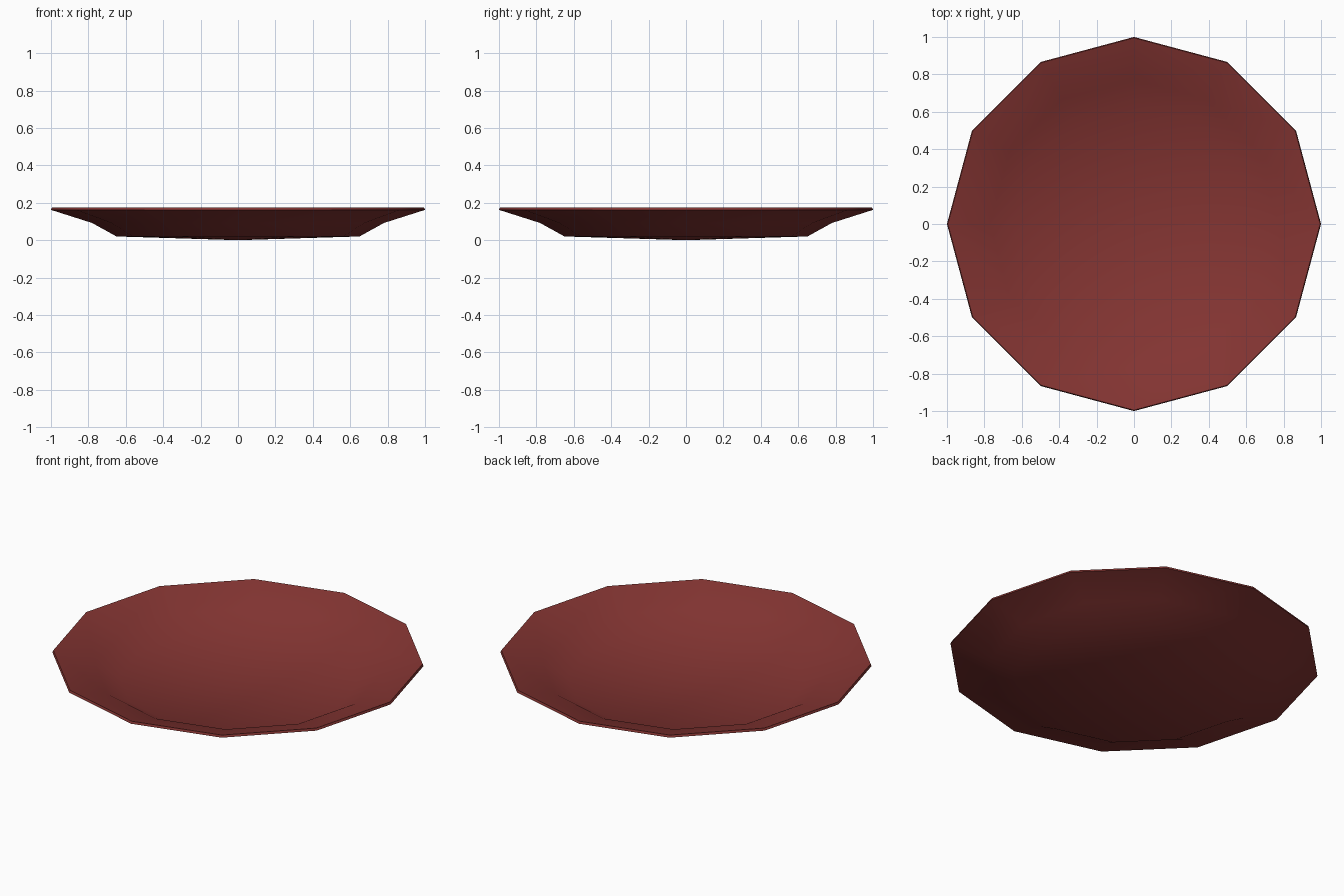
import bpy, bmesh, math

if "Cube" in bpy.data.objects:
    bpy.data.objects.remove(bpy.data.objects["Cube"])

SIDES = 12

# closed shell profile (radius, height): underside outwards, over the rim, back in
profile = [(0, 0), (0.65, 0.02), (0.78, 0.092), (1.0, 0.162),
           (0.995, 0.175), (0.77, 0.105), (0.643, 0.035), (0, 0.015)]

# plate: lathe the profile into a 12-sided dish
bm = bmesh.new()
rings = []
for r, z in profile:
    if r == 0:
        rings.append([bm.verts.new((0, 0, z))] * SIDES)
    else:
        rings.append([bm.verts.new((r * math.cos(2 * math.pi * i / SIDES),
                                    r * math.sin(2 * math.pi * i / SIDES), z))
                      for i in range(SIDES)])
for a, b in zip(rings, rings[1:]):
    for i in range(SIDES):
        j = (i + 1) % SIDES
        corners = list(dict.fromkeys((a[i], a[j], b[j], b[i])))
        bm.faces.new(corners)
bmesh.ops.recalc_face_normals(bm, faces=bm.faces[:])
mesh = bpy.data.meshes.new("plate")
bm.to_mesh(mesh)
bm.free()
plate = bpy.data.objects.new("plate", mesh)
bpy.context.collection.objects.link(plate)

# dark red glaze
red = bpy.data.materials.new("dark_red")
red.diffuse_color = (0.23, 0.035, 0.032, 1)
red.use_nodes = True
red.node_tree.nodes["Principled BSDF"].inputs["Base Color"].default_value = red.diffuse_color
mesh.materials.append(red)

# smooth dish surface with a crisp rim
bpy.context.view_layer.objects.active = plate
plate.select_set(True)
bpy.ops.object.shade_smooth_by_angle(angle=math.radians(60))
